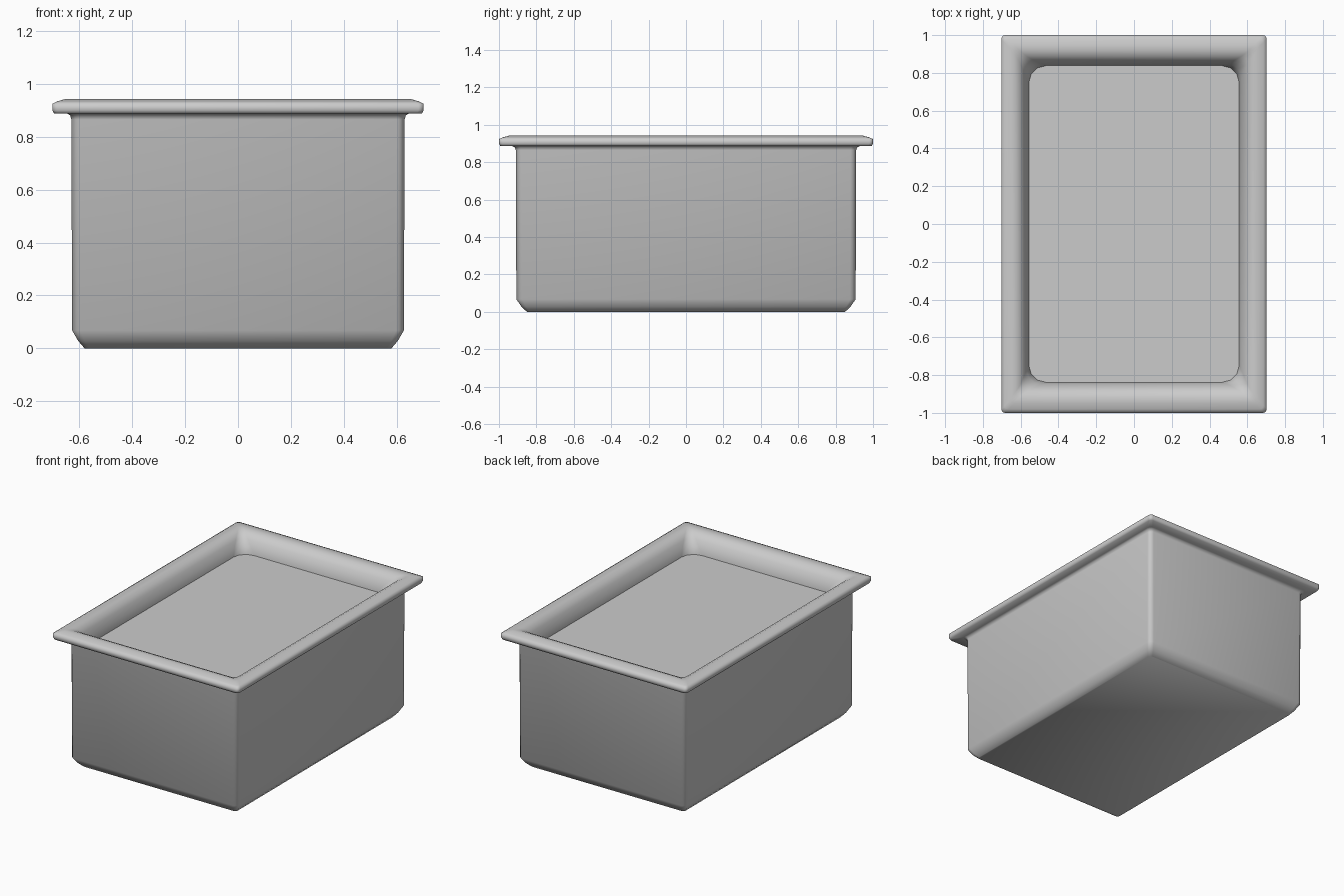
import bpy, bmesh, math

if "Cube" in bpy.data.objects:
    bpy.data.objects.remove(bpy.data.objects["Cube"])

SEGS = 3  # segments per rounded corner


def ring(bm, hx, hy, z, r):
    """Loop of vertices around a rounded rectangle."""
    verts = []
    for k, (sx, sy) in enumerate(((1, 1), (-1, 1), (-1, -1), (1, -1))):
        for i in range(SEGS + 1):
            a = math.pi / 2 * (k + i / SEGS)
            verts.append(bm.verts.new((sx * (hx - r) + r * math.cos(a),
                                       sy * (hy - r) + r * math.sin(a), z)))
    return verts


def loft(name, profile, smooth):
    """Skin the stacked rings, capping the first and last."""
    bm = bmesh.new()
    rings = [ring(bm, *p) for p in profile]
    n = len(rings[0])
    for a, b in zip(rings, rings[1:]):
        for i in range(n):
            j = (i + 1) % n
            bm.faces.new((a[i], a[j], b[j], b[i]))
    bm.faces.new(rings[0][::-1])
    if len(rings) > 1:
        bm.faces.new(rings[-1])
    bmesh.ops.recalc_face_normals(bm, faces=bm.faces)
    if len(rings) == 1:
        for f in bm.faces:
            if f.normal.z < 0:
                f.normal_flip()
    for f in bm.faces:
        f.smooth = smooth
    me = bpy.data.meshes.new(name)
    bm.to_mesh(me)
    bm.free()
    ob = bpy.data.objects.new(name, me)
    bpy.context.collection.objects.link(ob)
    return ob


# Pan: outside from the base up, over the rolled rim, down the inside
# (half width, half length, height, corner radius)
loft("pan", [
    (0.580, 0.850, 0.000, 0.020),
    (0.604, 0.880, 0.028, 0.025),
    (0.627, 0.907, 0.068, 0.030),
    (0.630, 0.910, 0.865, 0.030),
    (0.634, 0.915, 0.880, 0.030),
    (0.645, 0.930, 0.887, 0.030),
    (0.695, 0.993, 0.887, 0.020),
    (0.702, 1.000, 0.900, 0.020),
    (0.702, 1.000, 0.924, 0.020),
    (0.685, 0.980, 0.933, 0.020),
    (0.655, 0.948, 0.942, 0.020),
    (0.630, 0.918, 0.941, 0.025),
    (0.603, 0.888, 0.928, 0.035),
    (0.585, 0.866, 0.900, 0.055),
    (0.568, 0.848, 0.860, 0.075),
    (0.557, 0.838, 0.815, 0.090),
    (0.550, 0.830, 0.120, 0.090),
    (0.510, 0.790, 0.060, 0.080),
], True)

# Flat surface of the contents
loft("contents", [(0.557, 0.838, 0.817, 0.090)], False)
